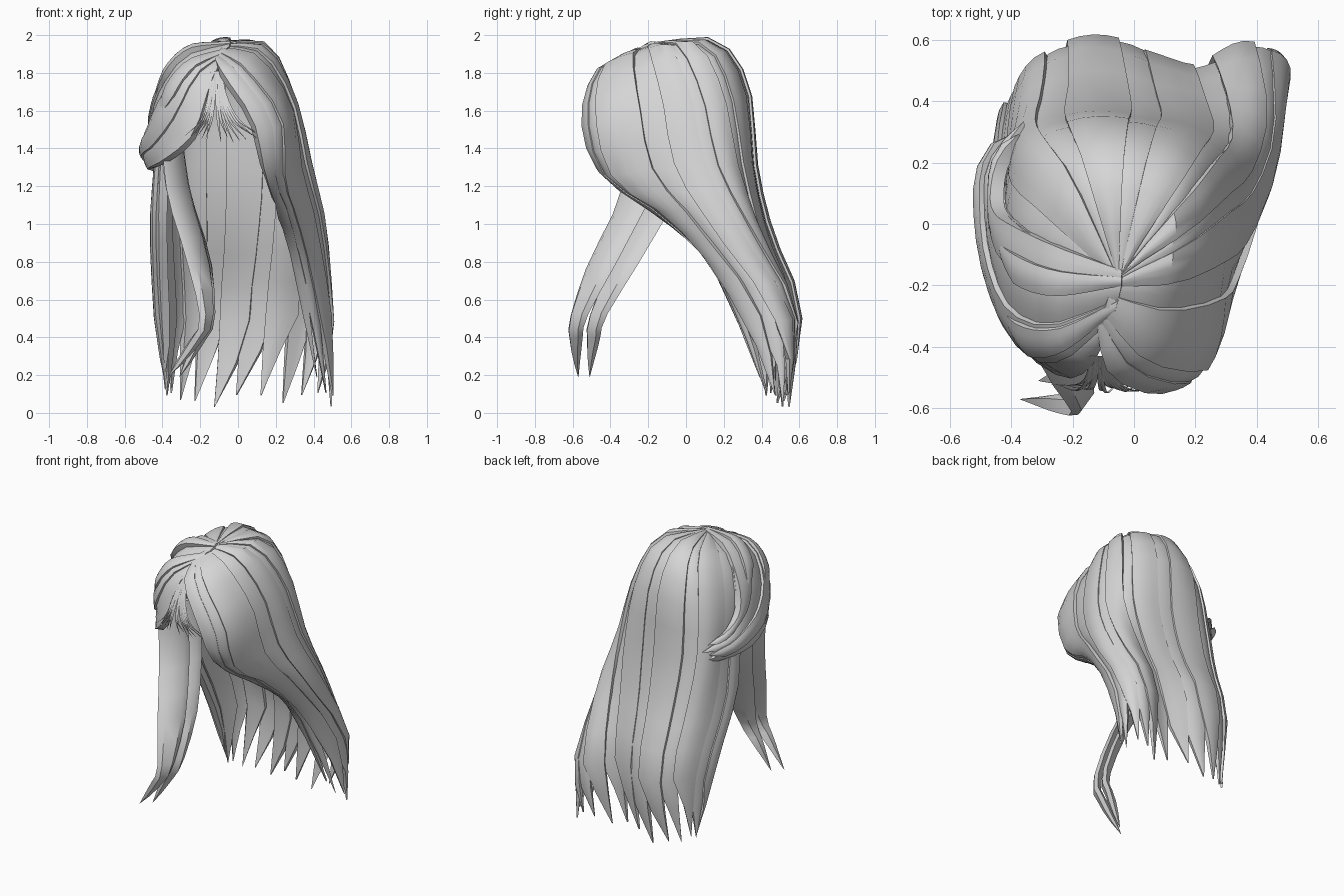
import bpy, bmesh, math, random
from mathutils import Vector

random.seed(4)
cube = bpy.data.objects.get("Cube")
if cube:
    bpy.data.objects.remove(cube)

hair = bpy.data.materials.new("hair grey")
hair.use_nodes = True
hair.diffuse_color = (0.67, 0.67, 0.67, 1)
hair.node_tree.nodes["Principled BSDF"].inputs["Base Color"].default_value = hair.diffuse_color

# Guide curves: each runs from the crown to the tip
back_guides = [
    [(-.05, -.22, 1.93), (-.28, -.18, 1.82), (-.39, -.1, 1.6), (-.41, -.03, 1.32), (-.42, .04, 1), (-.41, .24, .6), (-.38, .42, .15)],
    [(-.05, -.20, 1.94), (-.3, -.06, 1.85), (-.4, .02, 1.6), (-.41, .1, 1.3), (-.43, .17, .98), (-.41, .36, .55), (-.37, .44, .05)],
    [(-.05, -.18, 1.95), (-.2, .13, 1.91), (-.3, .26, 1.65), (-.33, .32, 1.3), (-.31, .41, .95), (-.29, .54, .55), (-.28, .5, .05)],
    [(-.05, -.18, 1.95), (-.05, .15, 1.95), (-.04, .31, 1.72), (-.03, .35, 1.3), (-.04, .43, .95), (-.07, .58, .55), (-.08, .55, .02)],
    [(-.05, -.18, 1.95), (.12, .11, 1.93), (.2, .24, 1.68), (.24, .3, 1.3), (.22, .38, .95), (.18, .5, .55), (.17, .47, .03)],
]
left_guides = [
    [(-.06, -.18, 1.95), (.15, -.02, 1.92), (.28, .1, 1.66), (.36, .18, 1.3), (.41, .35, .95), (.38, .56, .53), (.37, .55, .05)],
    [(-.07, -.20, 1.94), (.13, -.17, 1.9), (.28, -.1, 1.65), (.36, -.03, 1.3), (.44, .16, .98), (.49, .48, .5), (.51, .5, .03)],
    [(-.10, -.28, 1.91), (.04, -.42, 1.81), (.22, -.45, 1.56), (.24, -.36, 1.25), (.31, -.06, 1.03), (.4, .24, .65), (.45, .41, .12)],
    [(-.12, -.34, 1.87), (-.08, -.48, 1.78), (.07, -.54, 1.55), (.13, -.46, 1.3), (.2, -.2, 1.09), (.27, .09, .9), (.33, .36, .35)],
]
fringe_guides = [
    [(-.08, -.34, 1.87), (-.14, -.46, 1.75), (-.23, -.49, 1.48), (-.37, -.38, 1.35), (-.46, -.12, 1.3), (-.46, .1, 1.29), (-.36, .3, 1.27)],
    [(-.06, -.28, 1.91), (-.25, -.39, 1.79), (-.37, -.36, 1.6), (-.45, -.2, 1.46), (-.49, 0, 1.41), (-.48, .18, 1.37), (-.37, .32, 1.32)],
    [(-.04, -.20, 1.95), (-.27, -.22, 1.88), (-.4, -.15, 1.71), (-.45, -.05, 1.57), (-.46, .08, 1.48), (-.45, .2, 1.42), (-.36, .33, 1.37)],
    [(-.04, -.15, 1.96), (-.25, -.07, 1.91), (-.39, 0, 1.75), (-.44, .04, 1.62), (-.45, .1, 1.53), (-.43, .2, 1.46), (-.36, .3, 1.41)],
]


def spline(points, t):
    """Smooth curve through points, t counted in points."""
    last = len(points) - 1
    i = max(0, min(int(t), last - 1))
    f = t - i
    b, c = Vector(points[i]), Vector(points[i + 1])
    a = Vector(points[i - 1]) if i else 2 * b - c
    d = Vector(points[i + 2]) if i + 2 <= last else 2 * c - b
    return b + 0.5 * f * (c - a + f * (2 * a - 5 * b + 4 * c - d + f * (3 * (b - c) + d - a)))


def surface(guides, u, t):
    return spline([spline(g, t) for g in guides], u)


def normal(guides, u, t):
    e = 0.02
    u = max(e, min(u, len(guides) - 1 - e))
    t = max(0.2, min(t, len(guides[0]) - 1 - e))
    du = surface(guides, u + e, t) - surface(guides, u - e, t)
    dt = surface(guides, u, t + e) - surface(guides, u, t - e)
    return du.cross(dt).normalized()


def build(name, rings):
    """Bridge rings of points into a closed, smooth-shaded solid."""
    bm = bmesh.new()
    loops = [[bm.verts.new(p) for p in ring] for ring in rings]
    n = len(loops[0])
    for r, s in zip(loops, loops[1:]):
        for k in range(n):
            bm.faces.new((r[k], r[(k + 1) % n], s[(k + 1) % n], s[k]))
    bm.faces.new(loops[0])
    bm.faces.new(loops[-1])
    bmesh.ops.recalc_face_normals(bm, faces=bm.faces)
    mesh = bpy.data.meshes.new(name)
    bm.to_mesh(mesh)
    bm.free()
    mesh.materials.append(hair)
    obj = bpy.data.objects.new(name, mesh)
    bpy.context.collection.objects.link(obj)
    bpy.ops.object.select_all(action='DESELECT')
    obj.select_set(True)
    bpy.context.view_layer.objects.active = obj
    bpy.ops.object.shade_smooth_by_angle(angle=math.radians(35))


def lock(name, guides, u0, u1, lift, taper, lean, thick=0.045, cut=0.0):
    """One lock of hair lying on the guide surface between u0 and u1."""
    rings, end = [], len(guides[0]) - 1 - cut
    steps, across = 14, 4
    for j in range(steps + 1):
        t = end * j / steps
        f = max(0, (t - end + taper) / taper)
        width = 1 - 0.98 * f
        mid = u0 + (u1 - u0) * (0.5 + lean * f)
        depth = thick * min(1, 0.35 + t) * (1 - 0.8 * f)
        outer, inner = [], []
        for k in range(across + 1):
            u = mid + (u1 - u0) * width * (k / across - 0.5)
            p, n = surface(guides, u, t), normal(guides, u, t)
            bulge = 0.006 * math.sin(math.pi * k / across) * width
            top = lift * min(1, 0.2 + t) * (1 - f)
            outer.append(p + n * (top + bulge))
            inner.append(p + n * (top - depth))
        rings.append(outer + inner[::-1])
    build(name, rings)


def ribbon(name, path, side, widths, thick):
    """Free-hanging lock with a diamond-edged section."""
    rings, side = [], Vector(side).normalized()
    last, steps = len(path) - 1, 12
    for j in range(steps + 1):
        t = last * j / steps
        p = spline(path, t)
        i = min(int(t), last - 1)
        w = widths[i] + (widths[i + 1] - widths[i]) * (t - i)
        tangent = spline(path, min(t + 0.1, last)) - spline(path, max(t - 0.1, 0))
        n = tangent.cross(side).normalized() * thick * min(1, w / 0.05)
        s = side * w / 2
        rings.append([p - s, p - s * 0.6 + n, p + s * 0.6 + n, p + s, p - n])
    build(name, rings)


# Long locks over the back and left side
shell = back_guides + left_guides
count = 16
for i in range(count):
    span = 8 / count
    lock(f"long_lock_{i + 1}", shell, max(0, span * (i - 0.2)), min(8, span * (i + 1.15)),
         (0.0, 0.025, 0.008, 0.018)[i % 4], random.uniform(0.6, 0.9), -0.65,
         cut=random.uniform(0, 0.15))

# Side-swept fringe looping back over the right side
for i, (u0, u1, lift) in enumerate([(0, .75, .01), (.65, 1.45, .025), (1.35, 2.2, .006), (2.1, 3, .018)]):
    lock(f"fringe_lock_{i + 1}", fringe_guides, u0, u1, lift, 0.35, 0.0,
         thick=0.045, cut=0.2 * (i % 2))

# Short raised locks on the crown
for i, (u0, u1) in enumerate([(.9, 1.4), (2, 2.5)]):
    lock(f"crown_lock_{i + 1}", fringe_guides, u0, u1, 0.04, 1.2, 0.2, cut=3.2)

# Two face-framing locks hanging in front
widths = (.19, .21, .2, .11, .08, .002)
ribbon("front_lock_outer",
       [(-.35, -.24, 1.45), (-.31, -.27, 1.15), (-.21, -.44, .8), (-.17, -.57, .5), (-.24, -.58, .37), (-.37, -.57, .19)],
       (.58, .8, .1), widths, 0.025)
ribbon("front_lock_inner",
       [(-.36, -.1, 1.45), (-.31, -.13, 1.15), (-.2, -.32, .8), (-.16, -.47, .5), (-.22, -.49, .37), (-.31, -.51, .19)],
       (.58, .8, .1), widths, 0.025)

# Fine wisps fanning out under the parting, to both sides
for i in range(14):
    right = i < 6
    x = -0.28 + 0.022 * i if right else -0.09 + 0.033 * (i - 6)
    root = -0.14 + 0.004 * i
    reach = x - root
    drop = 1.43 + random.uniform(0, .04)
    path = [(root, -.43, 1.81), (root + 0.1 * reach, -.5, 1.68),
            (root + 0.4 * reach, -.54 + random.uniform(-.01, .02), 1.55), (x, -.52, drop)]
    ribbon(f"wisp_{i + 1}", path, (1, 0, .3), (.008, .014, .014, .002), 0.006)
